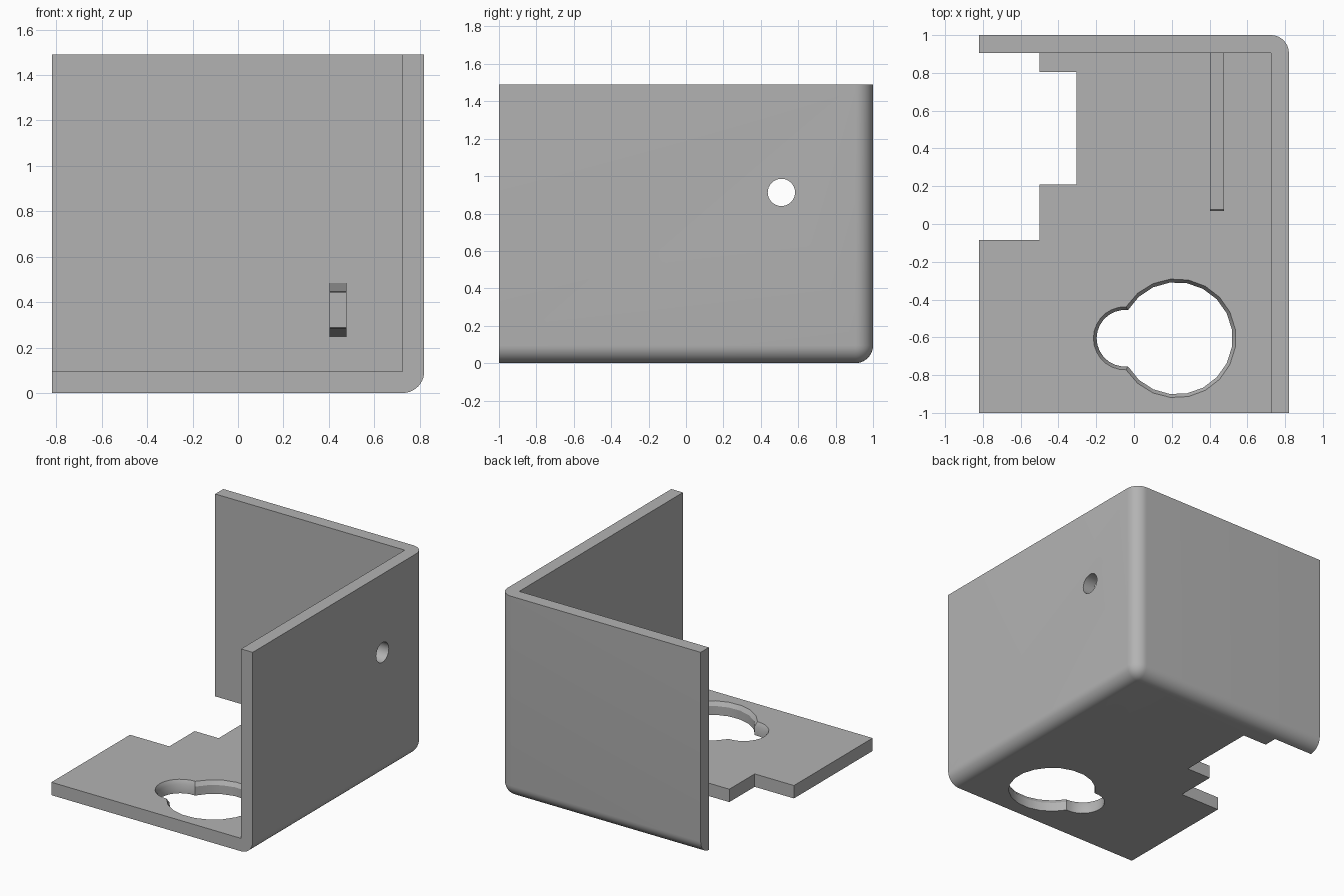
import bpy, bmesh, math
from mathutils import Vector

cube = bpy.data.objects.get("Cube")
if cube:
    bpy.data.objects.remove(cube, do_unlink=True)

# Overall sizes
HX, HY, TOP, T = 0.82, 1.0, 1.49, 0.095

grey = bpy.data.materials.new("plain grey")
grey.use_nodes = True
COLOUR = (0.45, 0.45, 0.45, 1)
grey.diffuse_color = COLOUR
grey.node_tree.nodes["Principled BSDF"].inputs["Base Color"].default_value = COLOUR


def make(name, bm):
    bmesh.ops.recalc_face_normals(bm, faces=bm.faces)
    mesh = bpy.data.meshes.new(name)
    bm.to_mesh(mesh)
    bm.free()
    obj = bpy.data.objects.new(name, mesh)
    bpy.context.collection.objects.link(obj)
    mesh.materials.append(grey)
    return obj


def box(lo, hi):
    bm = bmesh.new()
    bmesh.ops.create_cube(bm, size=1)
    for v in bm.verts:
        v.co = Vector([l + (h - l) * (c + 0.5) for l, h, c in zip(lo, hi, v.co)])
    return bm


def loft(rings):
    """Closed solid through rings with equal point counts."""
    bm = bmesh.new()
    loops = [[bm.verts.new(p) for p in ring] for ring in rings]
    for a, b in zip(loops, loops[1:]):
        for i in range(len(a)):
            j = (i + 1) % len(a)
            bm.faces.new((a[i], a[j], b[j], b[i]))
    bm.faces.new(loops[0])
    bm.faces.new(loops[-1])
    return bm


def cut(target, name, bm):
    cutter = make(name, bm)
    mod = target.modifiers.new(name, "BOOLEAN")
    mod.operation = "DIFFERENCE"
    mod.solver = "EXACT"
    mod.object = cutter
    bpy.context.view_layer.objects.active = target
    bpy.ops.object.modifier_apply(modifier=mod.name)
    bpy.data.objects.remove(cutter, do_unlink=True)


def keyhole(big, small, z):
    """Outline of a large circle joined to a smaller one on its left."""
    cx, sx, cy = 0.225, -0.048, -0.605
    d = cx - sx
    x = (big**2 - small**2 + d**2) / (2 * d)
    a = math.pi - math.acos(x / big)
    b = math.acos((d - x) / small)
    n, m = 17, 14
    pts = []
    for i in range(n + 1):
        t = -a + 2 * a * i / n
        pts.append((cx + big * math.cos(t), cy + big * math.sin(t), z))
    for i in range(1, m):
        t = b + (2 * math.pi - 2 * b) * i / m
        pts.append((sx + small * math.cos(t), cy + small * math.sin(t), z))
    return pts


# Corner bracket: solid block with three rounded outer edges, hollowed out
bm = box((-HX, -HY, 0), (HX, HY, TOP))
planes = lambda v: (v.co.x > HX - 0.01) + (v.co.y > HY - 0.01) + (v.co.z < 0.01)
corner = max(bm.verts, key=planes)
bmesh.ops.bevel(bm, geom=list(corner.link_edges), offset=T, segments=10,
                profile=0.5, affect="EDGES", clamp_overlap=True)
bracket = make("corner_bracket", bm)
cut(bracket, "interior_cutter", box((-2, -2, T), (HX - T, HY - T, 2)))

# Stepped notch in the floor's left side
cut(bracket, "wide_notch_cutter", box((-2, -0.085, -1), (-0.5, HY - T, 0.5)))
cut(bracket, "deep_notch_cutter", box((-0.6, 0.21, -1), (-0.305, 0.805, 0.5)))

# Double-circle floor opening with a chamfered upper rim
cut(bracket, "floor_opening_cutter", loft([
    keyhole(0.297, 0.150, -0.1), keyhole(0.297, 0.150, T - 0.03),
    keyhole(0.315, 0.167, T), keyhole(0.315, 0.167, T + 0.1)]))

# Round hole through the right wall
sides = 32
cut(bracket, "wall_hole_cutter", loft([
    [(x, 0.51 + 0.073 * math.cos(math.tau * i / sides),
      0.913 + 0.073 * math.sin(math.tau * i / sides)) for i in range(sides)]
    for x in (0.5, 1.0)]))

# Tapered arm reaching forward from the back wall
def arm_ring(y, half):
    return [(x, y, 0.365 + s * half)
            for x, s in ((0.402, -1), (0.477, -1), (0.477, 1), (0.402, 1))]

arm = make("support_arm", loft([
    arm_ring(HY - T + 0.01, 0.12), arm_ring(0.076, 0.082), arm_ring(0.07, 0.077)]))

# Smooth rounded surfaces, sharp corners
for obj in (bracket, arm):
    bpy.ops.object.select_all(action="DESELECT")
    obj.select_set(True)
    bpy.context.view_layer.objects.active = obj
    bpy.ops.object.shade_smooth_by_angle(angle=math.radians(30))
